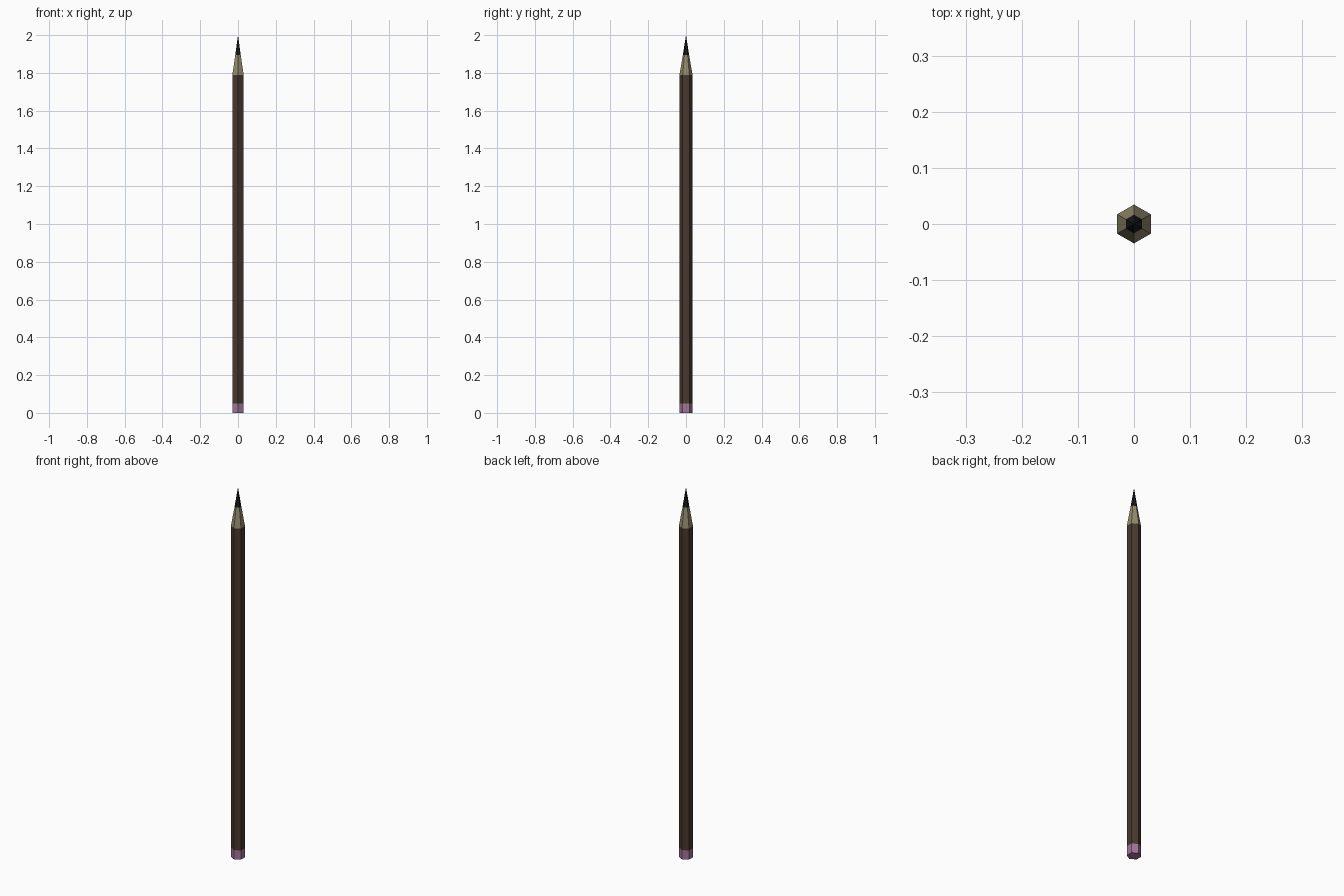
import bpy, bmesh
from math import pi, sin, cos

if "Cube" in bpy.data.objects:
    bpy.data.objects.remove(bpy.data.objects["Cube"])

SIDES = 6
R = 0.0346


def material(name, rgb):
    m = bpy.data.materials.new(name)
    m.diffuse_color = (*rgb, 1)
    m.use_nodes = True
    m.node_tree.nodes["Principled BSDF"].inputs["Base Color"].default_value = m.diffuse_color
    return m


def hex_section(name, z0, r0, z1, r1, rgb, cap=False):
    """Open six-sided section; r1 = 0 gives a point, cap closes the bottom."""
    bm = bmesh.new()

    def ring(z, r):
        return [bm.verts.new((r * cos(pi / 2 + 2 * pi * i / SIDES),
                              r * sin(pi / 2 + 2 * pi * i / SIDES), z))
                for i in range(SIDES)]

    low = ring(z0, r0)
    high = ring(z1, r1) if r1 else [bm.verts.new((0, 0, z1))] * SIDES
    for i in range(SIDES):
        j = (i + 1) % SIDES
        quad = [low[i], low[j], high[j], high[i]]
        bm.faces.new(quad if r1 else quad[:3])
    if cap:
        bm.faces.new(low[::-1])
    mesh = bpy.data.meshes.new(name)
    bm.to_mesh(mesh)
    bm.free()
    mesh.materials.append(material(name, rgb))
    ob = bpy.data.objects.new(name, mesh)
    bpy.context.collection.objects.link(ob)
    return ob


# Eraser end, painted shaft, sharpened wood and lead point
hex_section("eraser", 0, R, 0.05, R, (0.36, 0.18, 0.32), cap=True)
hex_section("painted_shaft", 0.05, R, 1.79, R, (0.065, 0.04, 0.027))
hex_section("sharpened_wood", 1.79, R, 1.895, R * 0.48, (0.30, 0.26, 0.15))
hex_section("lead_point", 1.895, R * 0.48, 2.0, 0, (0.01, 0.01, 0.013))
